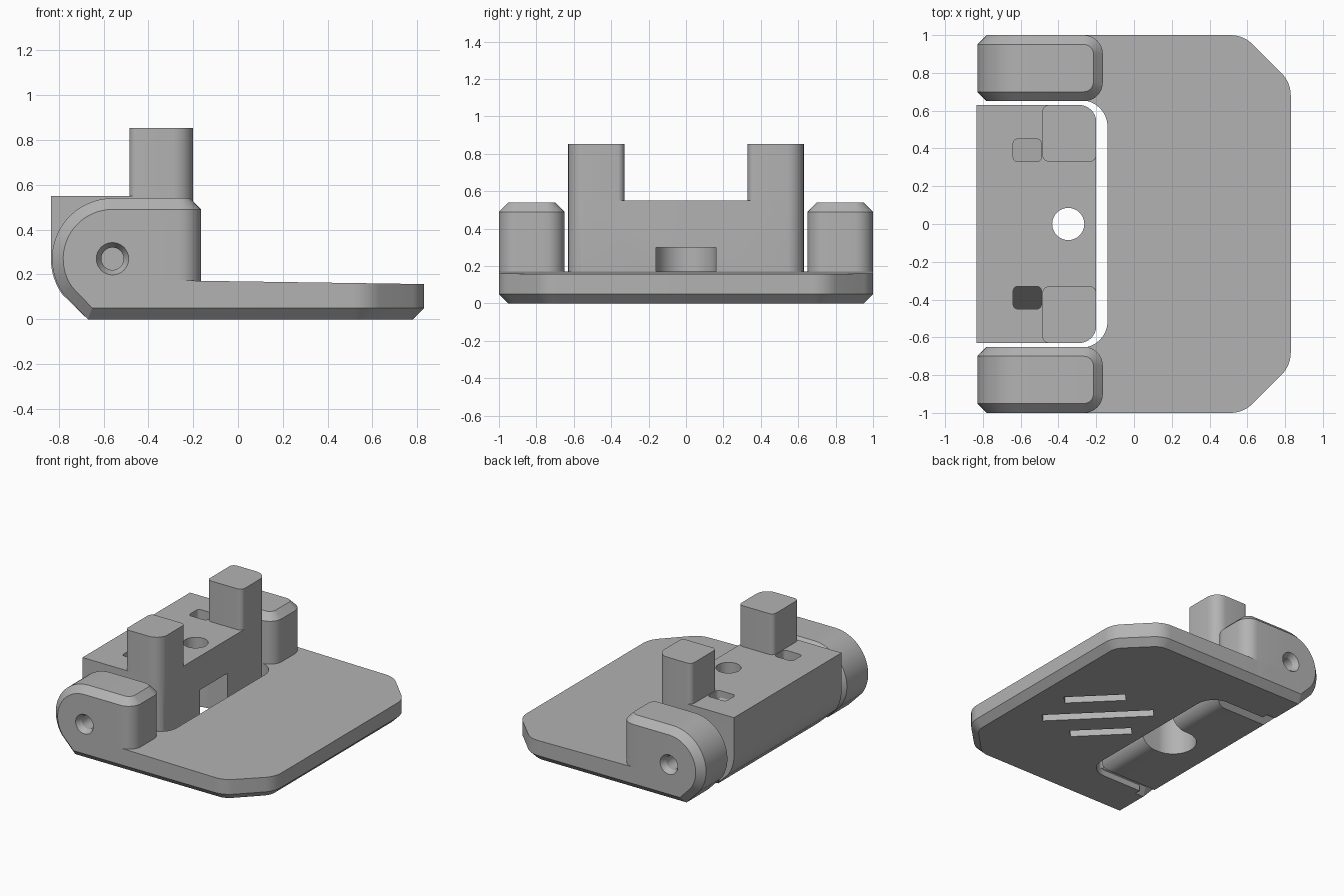
import bpy, bmesh, math
from mathutils import Vector

cube = bpy.data.objects.get("Cube")
if cube:
    bpy.data.objects.remove(cube, do_unlink=True)

grey = bpy.data.materials.new("plain grey")
grey.use_nodes = True
grey.diffuse_color = (0.45, 0.45, 0.45, 1)
grey.node_tree.nodes["Principled BSDF"].inputs["Base Color"].default_value = grey.diffuse_color


def rounded(corners, steps=8):
    """Closed outline of (a, b, radius) corners with filleted points."""
    out = []
    for i, (a, b, r) in enumerate(corners):
        p = Vector((a, b))
        if r == 0:
            out.append(p)
            continue
        u = (Vector(corners[i - 1][:2]) - p).normalized()
        v = (Vector(corners[(i + 1) % len(corners)][:2]) - p).normalized()
        half = u.angle(v) / 2
        centre = p + (u + v).normalized() * r / math.sin(half)
        start = p + u * r / math.tan(half) - centre
        end = p + v * r / math.tan(half) - centre
        turn = start.angle_signed(end)
        for k in range(steps + 1):
            t = -turn * k / steps
            c, s = math.cos(t), math.sin(t)
            out.append(centre + Vector((start.x * c - start.y * s, start.x * s + start.y * c)))
    return out


def arc(ca, cb, r, a0=0, a1=360, n=32):
    return [Vector((ca + r * math.cos(math.radians(a0 + (a1 - a0) * k / n)),
                    cb + r * math.sin(math.radians(a0 + (a1 - a0) * k / n)))) for k in range(n + 1)]


def plan(outline, z):
    return [Vector((p.x, p.y, z)) for p in outline]


def side(outline, y):
    return [Vector((p.x, y, p.y)) for p in outline]


def end(outline, x):
    return [Vector((x, p.x, p.y)) for p in outline]


def hull(name, points):
    """Convex solid around the given points."""
    bm = bmesh.new()
    for p in points:
        bm.verts.new(p)
    bmesh.ops.remove_doubles(bm, verts=bm.verts[:], dist=0.0005)
    res = bmesh.ops.convex_hull(bm, input=bm.verts[:])
    loose = [v for v in bm.verts if not v.link_faces]
    bmesh.ops.delete(bm, geom=loose, context='VERTS')
    bmesh.ops.dissolve_limit(bm, angle_limit=0.01, verts=bm.verts[:], edges=bm.edges[:])
    bmesh.ops.recalc_face_normals(bm, faces=bm.faces[:])
    mesh = bpy.data.meshes.new(name)
    bm.to_mesh(mesh)
    bm.free()
    mesh.materials.append(grey)
    ob = bpy.data.objects.new(name, mesh)
    bpy.context.collection.objects.link(ob)
    return ob


def boolean(ob, tool, operation='DIFFERENCE'):
    bpy.context.view_layer.objects.active = ob
    mod = ob.modifiers.new("cut", 'BOOLEAN')
    mod.operation, mod.object, mod.solver = operation, tool, 'EXACT'
    bpy.ops.object.modifier_apply(modifier=mod.name)
    bpy.data.objects.remove(tool, do_unlink=True)


def smooth(ob):
    bpy.ops.object.select_all(action='DESELECT')
    ob.select_set(True)
    bpy.context.view_layer.objects.active = ob
    bpy.ops.object.shade_smooth_by_angle(angle=math.radians(25))


# Base plate: cut corners, chamfered underside, gently sloping top
def plate_outline(inset):
    e, y, d = 0.83 - inset, 1 - inset, 1.58 - inset * 1.414
    r = 0.17 - inset
    return rounded([(-0.6, -y, 0), (d - y, -y, r), (e, e - d, r),
                    (e, d - e, r), (d - y, y, r), (-0.6, y, 0)])


outer = plate_outline(0)
top = [Vector((p.x, p.y, 0.169 - 0.0146 * p.x)) for p in outer]
plate = hull("base_plate", plan(plate_outline(0.05), 0) + plan(outer, 0.05) + top)
notch = rounded([(-1, -0.655, 0), (-0.14, -0.655, 0.14), (-0.14, 0.655, 0.14), (-1, 0.655, 0)])
boolean(plate, hull("notch", plan(notch, -1) + plan(notch, 1)))

# Diagonal grooves under the plate
s = math.sqrt(0.5)
for offset, length in ((-0.23, 0.42), (0, 0.76), (0.23, 0.42)):
    pts = []
    for a in (-1, 1):
        for b in (-1, 1):
            along, across = a * length / 2, offset + b * 0.04
            x, y = 0.28 + s * (across - along), -0.05 + s * (across + along)
            pts += [Vector((x, y, -0.1)), Vector((x, y, 0.05))]
    boolean(plate, hull("groove", pts))
smooth(plate)

# Hinge arms: round back, chamfered rim, rounded front corners
PX, PZ = -0.56, 0.27
for name, sign in (("right_hinge_arm", -1), ("left_hinge_arm", 1)):
    mid = sign * 0.825
    pts = []
    for dy in (-1, 1):
        pts += side(arc(PX, PZ, 0.27, 90, 215, 20) + [Vector((-0.67, 0))], mid + dy * 0.125)
        pts += side(arc(PX, PZ, 0.22, 90, 215, 20) + [Vector((-0.65, 0.05))], mid + dy * 0.175)

    def front(inset):
        x, w, r = -0.165 - inset, 0.175 - inset, 0.1 - inset
        return rounded([(-0.5, mid - w, 0), (x, mid - w, r), (x, mid + w, r), (-0.5, mid + w, 0)])
    pts += plan(front(0.05), 0) + plan(front(0), 0.05) + plan(front(0), 0.49) + plan(front(0.05), 0.54)
    arm = hull(name, pts)
    # Pin hole with countersunk mouth
    boolean(arm, hull("pin", side(arc(PX, PZ, 0.05), sign * 0.5) + side(arc(PX, PZ, 0.05), sign * 1.1)))
    boolean(arm, hull("sink", side(arc(PX, PZ, 0.05), sign * 0.96) + side(arc(PX, PZ, 0.075), sign * 1.005)))
    smooth(arm)

# Pivoting block: side profile trimmed by its plan and end shapes
profile = arc(PX, PZ, 0.275, 180, 215, 8) + [Vector((-0.67, 0)), Vector((-0.835, 0.55)), Vector((-0.2, 0.55))]
profile += arc(-0.32, 0.12, 0.12, 270, 360, 8)
block = hull("hinge_block", side(profile, -0.63) + side(profile, 0.63))
outline = rounded([(-0.9, -0.63, 0), (-0.2, -0.63, 0.09), (-0.2, 0.63, 0.09), (-0.9, 0.63, 0)])
boolean(block, hull("trim", plan(outline, -0.1) + plan(outline, 0.7)), 'INTERSECT')
section = [Vector(p) for p in ((-0.58, 0), (0.58, 0), (0.63, 0.05), (0.63, 0.7), (-0.63, 0.7), (-0.63, 0.05))]
boolean(block, hull("trim", end(section, -1) + end(section, 0)), 'INTERSECT')

# Screw hole, with a nut recess open to the front
boolean(block, hull("bore", plan(arc(-0.348, 0, 0.085), -0.1) + plan(arc(-0.348, 0, 0.085), 0.7)))
recess = arc(-0.348, 0, 0.16, 90, 270) + [Vector((-0.1, -0.16)), Vector((-0.1, 0.16))]
boolean(block, hull("recess", plan(recess, -0.1) + plan(recess, 0.3)))

# Strap slots with floors that slope outwards
for sign in (-1, 1):
    slot = rounded([(-0.64, sign * 0.33, 0.025), (-0.49, sign * 0.33, 0.025),
                    (-0.49, sign * 0.45, 0.025), (-0.64, sign * 0.45, 0.025)], 4)
    floor = [Vector((p.x, p.y, 0.5 - 2 * (abs(p.y) - 0.33))) for p in slot]
    boolean(block, hull("slot", plan(slot, 0.7) + floor))
smooth(block)

# Upright posts
for name, sign in (("right_post", -1), ("left_post", 1)):
    shape = rounded([(-0.485, sign * 0.33, 0.035), (-0.2, sign * 0.33, 0.035),
                     (-0.2, sign * 0.63, 0.09), (-0.485, sign * 0.63, 0.035)])
    smooth(hull(name, plan(shape, 0.54) + plan(shape, 0.853)))
